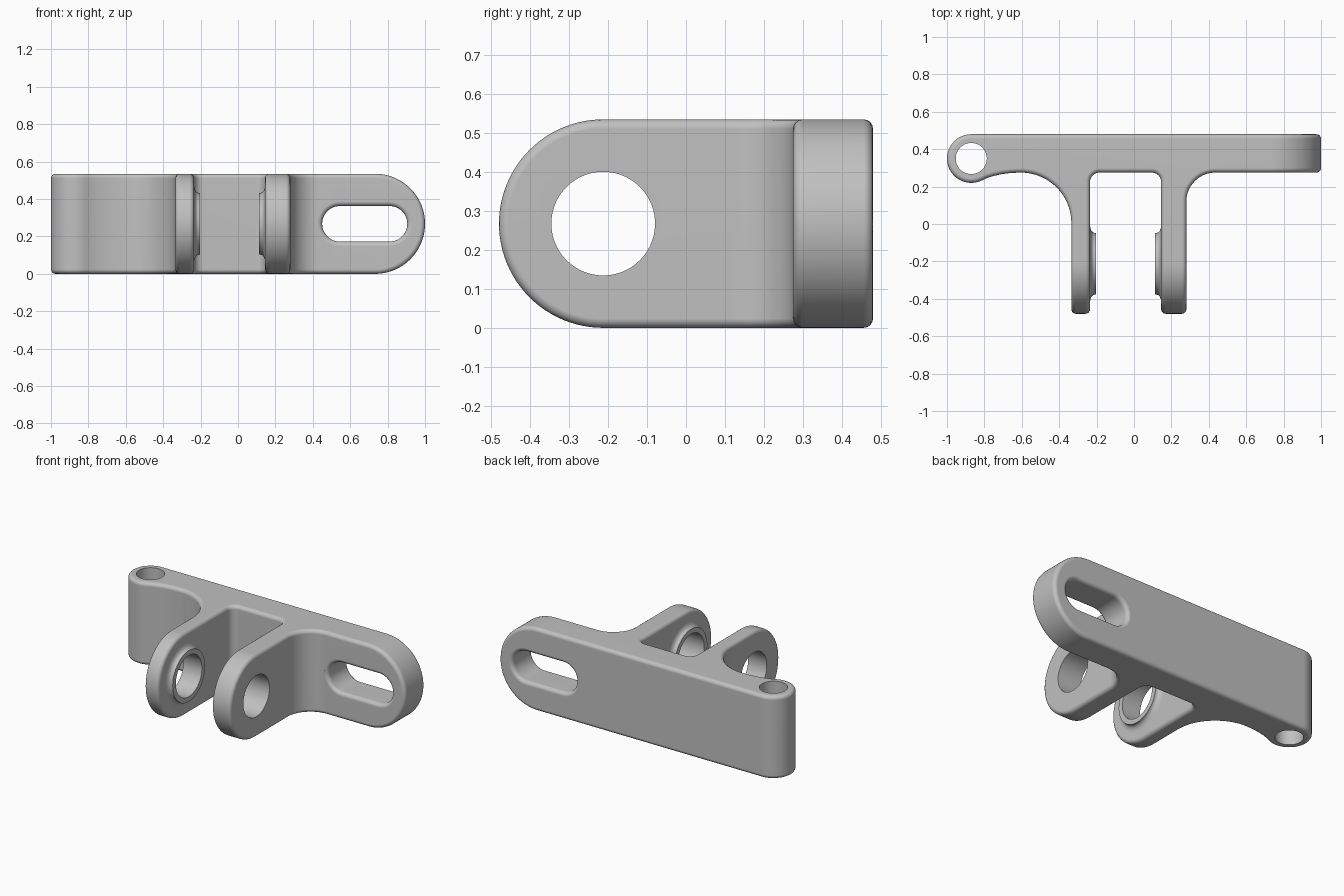
import bpy, bmesh
from math import sin, cos, pi, radians
from mathutils import Vector

if "Cube" in bpy.data.objects:
    bpy.data.objects.remove(bpy.data.objects["Cube"])

H = 0.535          # bracket height
R = H / 2          # radius of the rounded ends
LUG_Y = R - 0.48   # pin axis
END_X = 1 - R      # start of the rounded plate end
W = 0.024          # edge rounding
QUARTER = [i / 4 * pi / 2 for i in range(5)]


def arc(cx, cy, r, a0, a1, n=20):
    """Points on a circular arc, angles in degrees."""
    return [(cx + r * cos(radians(a0 + (a1 - a0) * i / n)),
             cy + r * sin(radians(a0 + (a1 - a0) * i / n))) for i in range(n + 1)]


def circle(cx, cy, r, n=72):
    return arc(cx, cy, r, 0, 360, n)[:-1]


def along_x(pts, x):
    return [(x, u, v) for u, v in pts]


def along_y(pts, y):
    return [(u, y, v) for u, v in pts]


def along_z(pts, z):
    return [(u, v, z) for u, v in pts]


def strip(bm, rows, closed):
    """Quads between successive rows of points."""
    rows = [[bm.verts.new(p) for p in row] for row in rows]
    n = len(rows[0])
    for a, b in zip(rows, rows[1:]):
        for i in range(n if closed else n - 1):
            j = (i + 1) % n
            bm.faces.new((a[i], a[j], b[j], b[i]))


def polygon(bm, pts):
    bm.faces.new([bm.verts.new(p) for p in pts])


def finish(bm, name):
    """Weld, orient outward and link as an object."""
    bmesh.ops.remove_doubles(bm, verts=bm.verts, dist=1e-5)
    bmesh.ops.recalc_face_normals(bm, faces=bm.faces)
    if bm.calc_volume(signed=True) < 0:
        bmesh.ops.reverse_faces(bm, faces=bm.faces)
    mesh = bpy.data.meshes.new(name)
    bm.to_mesh(mesh)
    bm.free()
    ob = bpy.data.objects.new(name, mesh)
    bpy.context.collection.objects.link(ob)
    return ob


def loft(name, rings):
    bm = bmesh.new()
    strip(bm, rings, True)
    polygon(bm, rings[0])
    polygon(bm, rings[-1])
    return finish(bm, name)


def volume(mesh):
    bm = bmesh.new()
    bm.from_mesh(mesh)
    v = bm.calc_volume(signed=True)
    bm.free()
    return v


def combine(ob, tool, operation):
    """Apply a boolean, keeping the first solver result with a sane volume."""
    before = volume(ob.data)
    for solver in ('EXACT', 'MANIFOLD', 'FLOAT'):
        mod = ob.modifiers.new("combine", 'BOOLEAN')
        mod.operation = operation
        mod.solver = solver
        mod.object = tool
        deps = bpy.context.evaluated_depsgraph_get()
        mesh = bpy.data.meshes.new_from_object(ob.evaluated_get(deps))
        ob.modifiers.remove(mod)
        if 0.8 * before < volume(mesh) < 1.2 * before:
            ob.data = mesh
            break
    bpy.data.objects.remove(tool)


def inset(chain, d):
    """Shift an open chain of points to its left by d."""
    pts = [Vector(p) for p in chain]
    sides = []
    for a, b in zip(pts, pts[1:]):
        t = (b - a).normalized()
        sides.append(Vector((-t.y, t.x)))
    out = []
    for i, p in enumerate(pts):
        n0, n1 = sides[max(i - 1, 0)], sides[min(i, len(sides) - 1)]
        out.append(tuple(p + (n0 + n1) * (d / (1 + n0.dot(n1)))))
    return out


# Plan outline in three runs: back, barrel and left lug; pocket; right lug and plate
outer = [(END_X, 0.48)] + arc(-0.87, 0.35, 0.13, 90, 295, 40)
outer += [(-0.785, 0.246), (-0.75, 0.257), (-0.71, 0.266), (-0.66, 0.273)]
outer += arc(-0.605, 0.005, 0.27, 90, 0) + [(-0.335, LUG_Y)]
pocket = [(-0.235, LUG_Y)] + arc(-0.185, 0.225, 0.05, 180, 90, 10)
pocket += arc(0.095, 0.225, 0.05, 90, 0, 10) + [(0.145, LUG_Y)]
right = [(0.28, LUG_Y)] + arc(0.435, 0.12, 0.155, 180, 90) + [(END_X, 0.275)]
chains = (outer, pocket, right)

# Rounded rim levels as (inset, height)
upper = [(W * (1 - cos(a)), H - W + W * sin(a)) for a in QUARTER]
lower = [(d, H - z) for d, z in reversed(upper)]
levels = lower + upper

# Main body with softened top and bottom rims, open where the ends attach
bm = bmesh.new()
for chain in chains:
    strip(bm, [along_z(inset(chain, d), z) for d, z in levels], False)
for d, z in (levels[0], levels[-1]):
    polygon(bm, along_z([p for chain in chains for p in inset(chain, d)], z))


# Half-round ends of the lugs and the plate
def round_end(u0, u1, place):
    section = [(u0 + d, z - R) for d, z in upper]
    section += [(u1 - d, z - R) for d, z in reversed(upper)]
    angles = [pi * i / 48 for i in range(49)]
    rows = [[place(u, r * sin(a), R + r * cos(a)) for u, r in section] for a in angles]
    strip(bm, rows, False)
    polygon(bm, [row[0] for row in rows])
    polygon(bm, [row[-1] for row in rows])


for x0, x1 in ((-0.335, -0.235), (0.145, 0.28)):
    round_end(x0, x1, lambda u, out, z: (u, LUG_Y - out, z))
round_end(0.275, 0.48, lambda u, out, z: (END_X + out, u, z))
bracket = finish(bm, "hinge_bracket")

# Raised pads with a concave foot on the inner lug faces
for name, x, d in (("left_pad", 0.145, -1), ("right_pad", -0.235, 1)):
    rings = [along_x(circle(LUG_Y, R, 0.205), x - d * 0.03)]
    for a in QUARTER:
        r = 0.165 + 0.04 * (1 - sin(a))
        rings.append(along_x(circle(LUG_Y, R, r), x + d * 0.024 * (1 - cos(a))))
    rings.append(along_x(circle(LUG_Y, R, 0.165), x + d * 0.033))
    combine(bracket, loft(name, rings), 'UNION')

# Pin hole through both lugs, and the barrel bore
pin = circle(LUG_Y, R, 0.133)
combine(bracket, loft("pin_hole", [along_x(pin, -0.6), along_x(pin, 0.6)]), 'DIFFERENCE')
bore = circle(-0.87, 0.35, 0.083, 48)
combine(bracket, loft("barrel_bore", [along_z(bore, -0.2), along_z(bore, 0.8)]), 'DIFFERENCE')


# Slot with rounded rims on both faces
def slot(y, grow):
    r = 0.095 + grow
    return along_y(arc(0.81, R, r, -90, 90, 24) + arc(0.545, R, r, 90, 270, 24), y)


rings = [slot(0.2, W)]
rings += [slot(0.275 + W * (1 - cos(a)), W * (1 - sin(a))) for a in QUARTER]
rings += [slot(0.48 - W * (1 - cos(a)), W * (1 - sin(a))) for a in reversed(QUARTER)]
rings.append(slot(0.6, W))
combine(bracket, loft("slot_cut", rings), 'DIFFERENCE')

# Single grey material
grey = bpy.data.materials.new("plain_grey")
grey.use_nodes = True
colour = (0.53, 0.53, 0.53, 1)
grey.diffuse_color = colour
grey.node_tree.nodes["Principled BSDF"].inputs["Base Color"].default_value = colour
bracket.data.materials.clear()
bracket.data.materials.append(grey)

# Smooth shading with crisp hole rims
bpy.ops.object.select_all(action='DESELECT')
bracket.select_set(True)
bpy.context.view_layer.objects.active = bracket
bpy.ops.object.shade_smooth_by_angle(angle=radians(35))
normals = bracket.modifiers.new("flat_faces", 'WEIGHTED_NORMAL')
normals.keep_sharp = True
